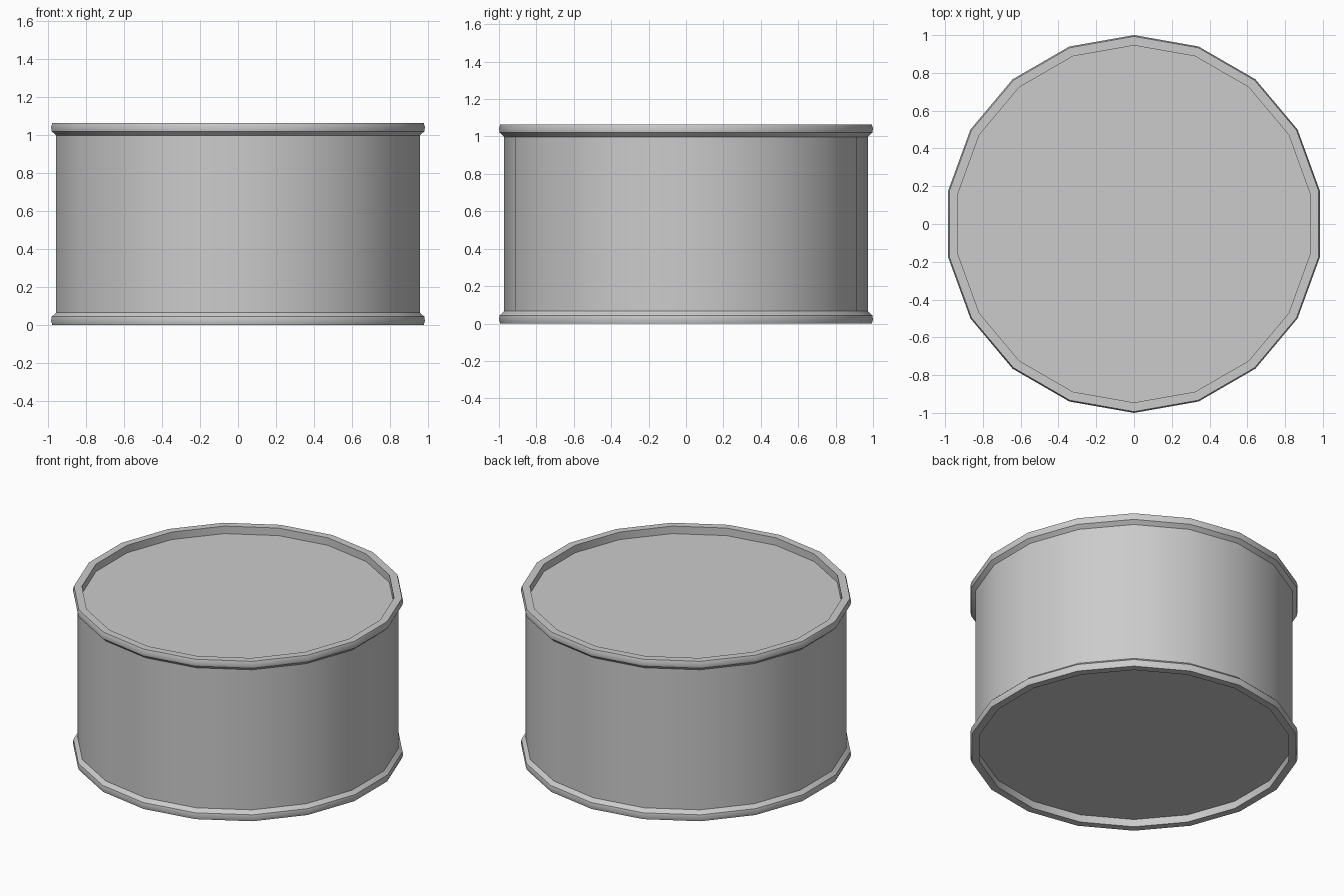
import bpy, bmesh, math

if "Cube" in bpy.data.objects:
    bpy.data.objects.remove(bpy.data.objects["Cube"])

SIDES = 18
HEIGHT = 1.064


def lathe(name, profile):
    """Revolve (radius, z) points; radius 0 makes a pole."""
    bm = bmesh.new()
    rings = []
    for r, z in profile:
        if r == 0:
            rings.append([bm.verts.new((0, 0, z))] * SIDES)
        else:
            angles = [math.pi / 2 + 2 * math.pi * i / SIDES for i in range(SIDES)]
            rings.append([bm.verts.new((r * math.cos(a), r * math.sin(a), z)) for a in angles])
    for low, high in zip(rings, rings[1:]):
        for i in range(SIDES):
            j = (i + 1) % SIDES
            corners = list(dict.fromkeys((low[i], low[j], high[j], high[i])))
            bm.faces.new(corners)
    bmesh.ops.recalc_face_normals(bm, faces=bm.faces)
    mesh = bpy.data.meshes.new(name)
    bm.to_mesh(mesh)
    bm.free()
    obj = bpy.data.objects.new(name, mesh)
    bpy.context.collection.objects.link(obj)
    bpy.ops.object.select_all(action='DESELECT')
    obj.select_set(True)
    bpy.context.view_layer.objects.active = obj
    bpy.ops.object.shade_smooth_by_angle(angle=math.radians(35))
    return obj


# One closed can: base recess, lower rim, wall, upper rim, lid recess
lower_half = [(0, 0.05), (0.945, 0.05), (0.945, 0), (0.993, 0),
              (1.0, 0.022), (0.996, 0.044), (0.972, 0.066)]
upper_half = [(r, HEIGHT - z) for r, z in reversed(lower_half)]
lathe("can", lower_half + upper_half)
